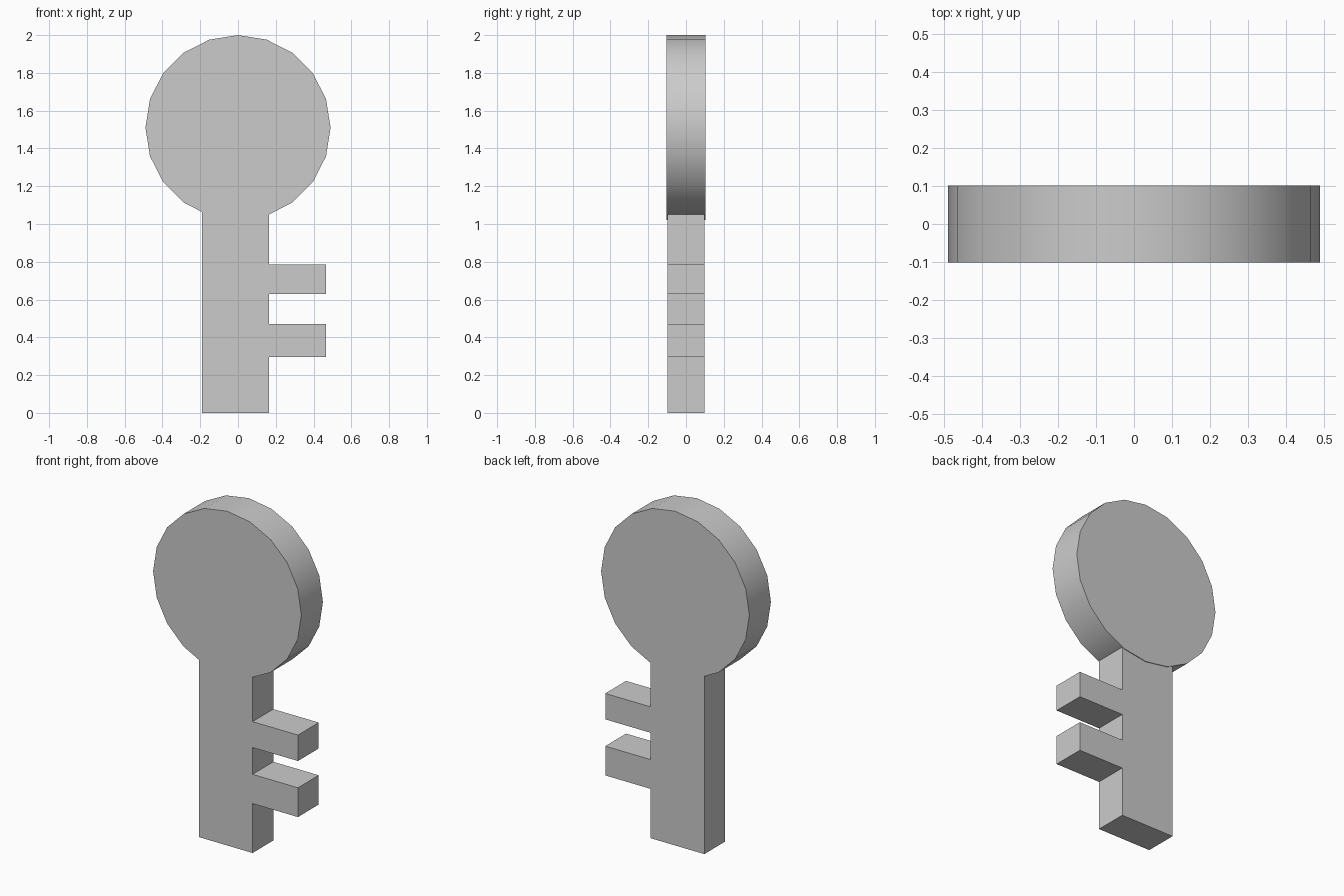
import bpy, bmesh, math

if "Cube" in bpy.data.objects:
    bpy.data.objects.remove(bpy.data.objects["Cube"])


def extrude_profile(name, points, half_depth):
    """Extrude an x/z outline along y, centred on y = 0."""
    bm = bmesh.new()
    face = bm.faces.new([bm.verts.new((x, -half_depth, z)) for x, z in points])
    result = bmesh.ops.extrude_face_region(bm, geom=[face])
    verts = [v for v in result["geom"] if isinstance(v, bmesh.types.BMVert)]
    bmesh.ops.translate(bm, verts=verts, vec=(0, 2 * half_depth, 0))
    bmesh.ops.recalc_face_normals(bm, faces=bm.faces)
    mesh = bpy.data.meshes.new(name)
    bm.to_mesh(mesh)
    bm.free()
    obj = bpy.data.objects.new(name, mesh)
    bpy.context.collection.objects.link(obj)
    return obj


# Round key head: 20-sided disc with a smooth rim
SIDES, RADIUS, CENTRE_Z = 20, 0.49, 1.51
circle = [(RADIUS * math.sin(math.tau * i / SIDES),
           CENTRE_Z + RADIUS * math.cos(math.tau * i / SIDES)) for i in range(SIDES)]
head = extrude_profile("key_head", circle, 0.102)
bpy.context.view_layer.objects.active = head
head.select_set(True)
bpy.ops.object.shade_smooth_by_angle(angle=math.radians(30))

# Shaft with two teeth, its top buried in the head
LEFT, RIGHT, TIP, TOP = -0.19, 0.165, 0.465, 1.15
outline = [(LEFT, 0), (RIGHT, 0)]
for low, high in ((0.295, 0.47), (0.63, 0.785)):
    outline += [(RIGHT, low), (TIP, low), (TIP, high), (RIGHT, high)]
outline += [(RIGHT, TOP), (LEFT, TOP)]
extrude_profile("shaft_with_teeth", outline, 0.098)
